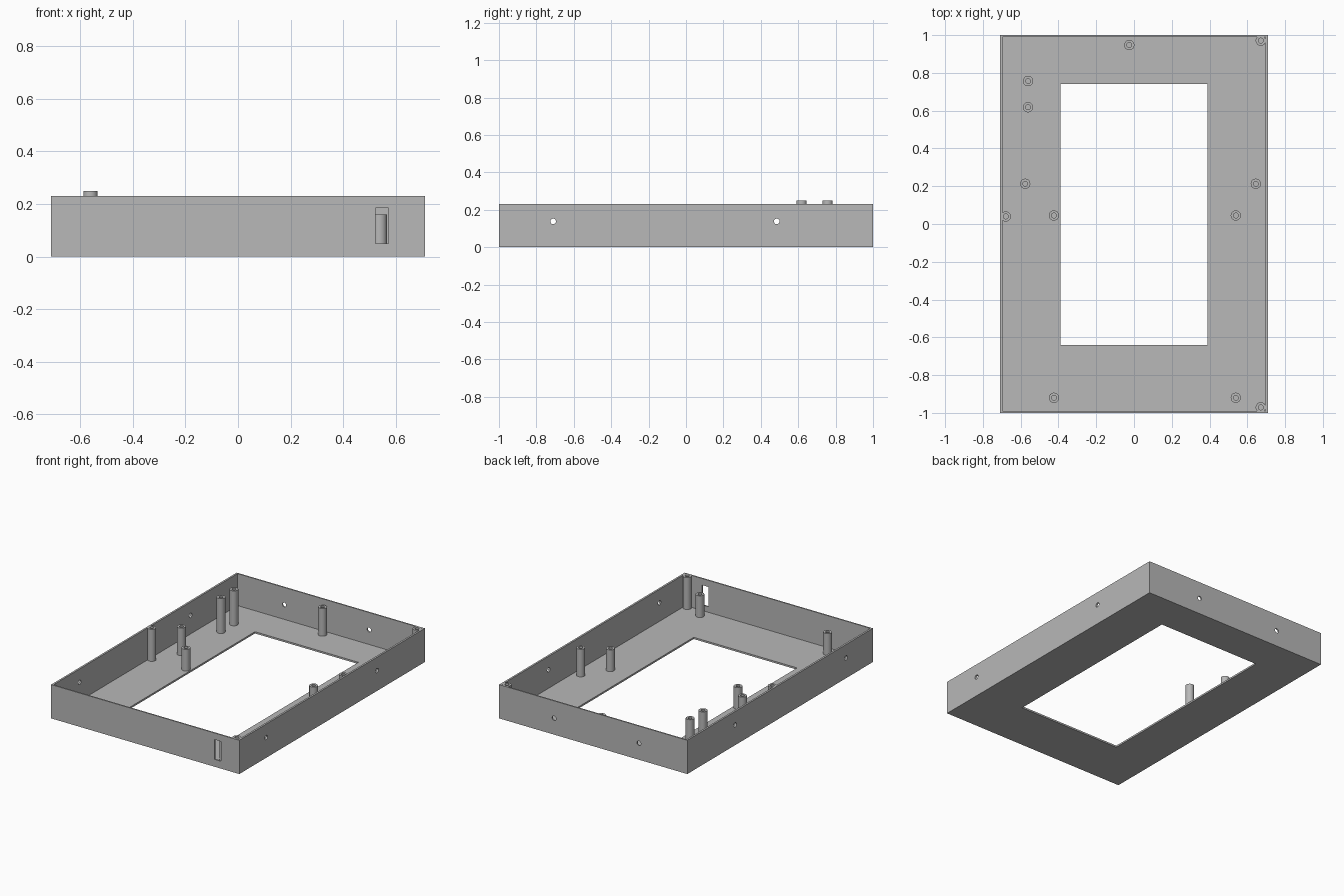
import bpy, bmesh, math
from mathutils import Vector, Matrix

cube = bpy.data.objects.get("Cube")
if cube:
    bpy.data.objects.remove(cube, do_unlink=True)

grey = bpy.data.materials.new("grey plastic")
grey.use_nodes = True
GREY = (0.48, 0.48, 0.48, 1)
grey.diffuse_color = GREY
grey.node_tree.nodes["Principled BSDF"].inputs["Base Color"].default_value = GREY

W, D, H = 0.71, 1.0, 0.23          # half width, half depth, height
WALL_X, WALL_Y, FLOOR = 0.013, 0.009, 0.012


def finish(bm, name):
    mesh = bpy.data.meshes.new(name)
    bmesh.ops.recalc_face_normals(bm, faces=bm.faces)
    bm.to_mesh(mesh)
    bm.free()
    mesh.materials.append(grey)
    obj = bpy.data.objects.new(name, mesh)
    bpy.context.collection.objects.link(obj)
    return obj


def activate(obj):
    bpy.ops.object.select_all(action='DESELECT')
    obj.select_set(True)
    bpy.context.view_layer.objects.active = obj


def box(name, low, high):
    bm = bmesh.new()
    low, high = Vector(low), Vector(high)
    place = Matrix.Translation((low + high) / 2) @ Matrix.Diagonal((*(high - low), 1))
    bmesh.ops.create_cube(bm, size=1, matrix=place)
    return finish(bm, name)


def drill(name, centre, length, axis):
    bm = bmesh.new()
    turn = Matrix.Rotation(math.pi / 2, 4, 'Y' if axis == 'X' else 'X')
    bmesh.ops.create_cone(bm, cap_ends=True, segments=24, radius1=0.015, radius2=0.015,
                          depth=length, matrix=Matrix.Translation(centre) @ turn)
    return finish(bm, name)


def cut(target, cutter):
    cutter.hide_render = True
    mod = target.modifiers.new("cut", 'BOOLEAN')
    mod.operation = 'DIFFERENCE'
    mod.solver = 'EXACT'
    mod.object = cutter
    activate(target)
    bpy.ops.object.modifier_apply(modifier=mod.name)
    bpy.data.objects.remove(cutter, do_unlink=True)


def post(name, x, y, top):
    # hollow screw post, turned from a half profile
    outer, bore = 0.027, 0.013
    profile = [(outer, FLOOR / 2), (outer, top), (bore, top), (bore, FLOOR * 1.5), (0, FLOOR * 1.5)]
    bm = bmesh.new()
    verts = [bm.verts.new((r, 0, z)) for r, z in profile]
    edges = [bm.edges.new(pair) for pair in zip(verts, verts[1:])]
    bmesh.ops.spin(bm, geom=verts + edges, cent=(0, 0, 0), axis=(0, 0, 1),
                   angle=math.tau, steps=32)
    bmesh.ops.remove_doubles(bm, verts=bm.verts, dist=0.0001)
    obj = finish(bm, name)
    obj.location = (x, y, 0)
    activate(obj)
    bpy.ops.object.shade_smooth_by_angle(angle=math.radians(35))


# Open tray with a rectangular window in its floor
tray = box("tray", (-W, -D, 0), (W, D, H))
cut(tray, box("cavity", (WALL_X - W, WALL_Y - D, FLOOR), (W - WALL_X, D - WALL_Y, 1)))
cut(tray, box("floor_window", (-0.39, -0.64, -0.1), (0.39, 0.74, 0.1)))

# Slot in the front wall
cut(tray, box("front_slot", (0.523, -1.1, 0.05), (0.572, -0.95, 0.185)))

# Screw holes through both side walls and the back wall
for y in (-0.71, 0.485):
    cut(tray, drill("side_hole", (0, y, 0.138), 2, 'X'))
for x in (-0.345, 0.295):
    cut(tray, drill("back_hole", (x, D, 0.112), 0.1, 'Y'))

# Tall pair of posts
for y in (0.757, 0.618):
    post("tall_post", -0.561, y, 0.25)

# Posts merged with the walls, flush with the rim
for x, y in ((0.671, 0.971), (0.671, -0.971), (-0.679, 0.04)):
    post("wall_post", x, y, H)

# Middle height posts
for x, y in ((-0.025, 0.947), (-0.576, 0.213), (0.645, 0.213)):
    post("middle_post", x, y, 0.2)

# Low posts on a rectangular pattern
for x in (-0.424, 0.539):
    for y in (0.045, -0.92):
        post("low_post", x, y, 0.16)
